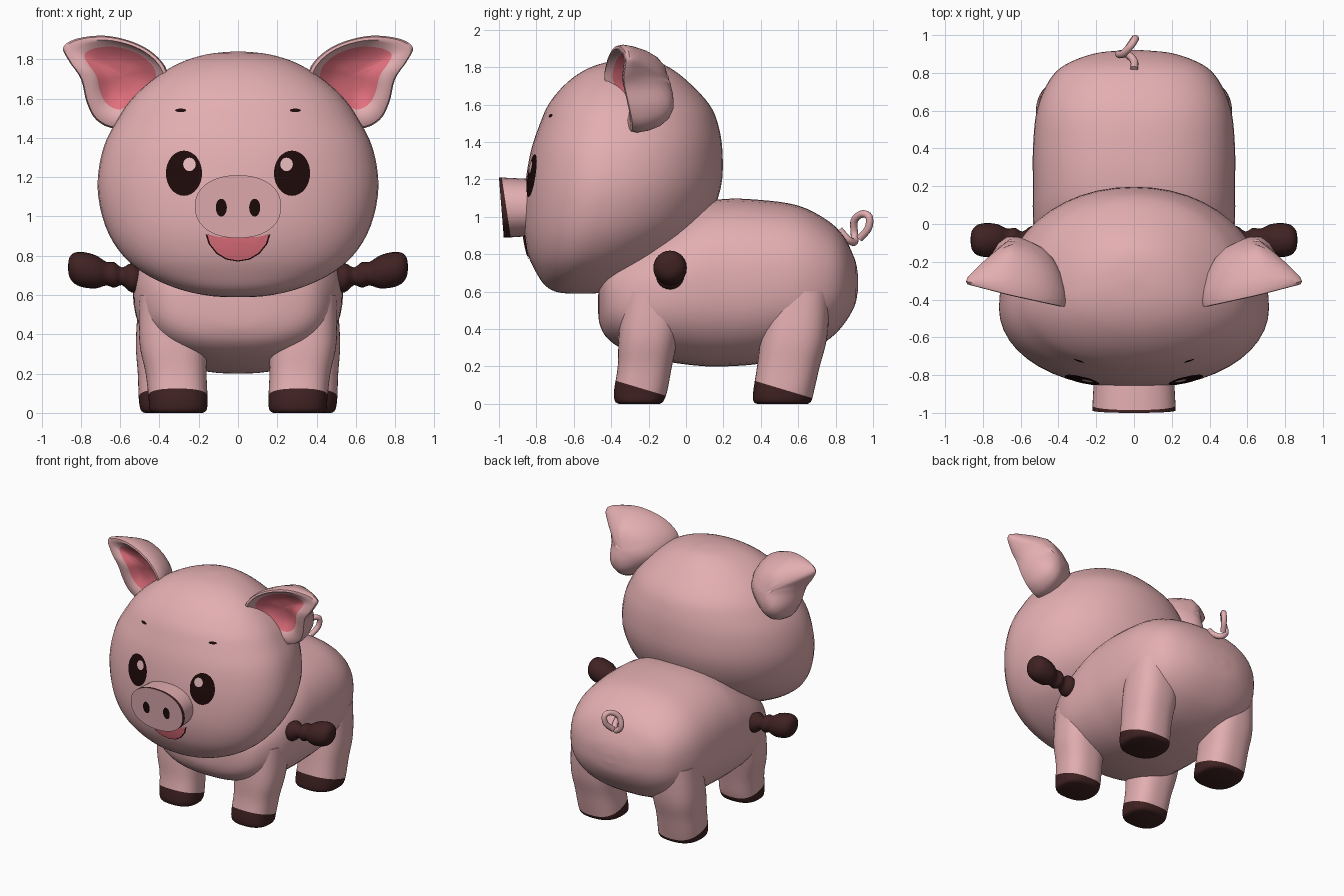
import bpy, bmesh, math
from mathutils import Vector
from mathutils.bvhtree import BVHTree

if "Cube" in bpy.data.objects:
    bpy.data.objects.remove(bpy.data.objects["Cube"])


def mat(name, col):
    m = bpy.data.materials.new(name)
    m.diffuse_color = (*col, 1)
    m.use_nodes = True
    m.node_tree.nodes["Principled BSDF"].inputs["Base Color"].default_value = m.diffuse_color
    return m


PINK = mat("skin pink", (0.77, 0.425, 0.44))
RED = mat("rose red", (0.77, 0.165, 0.21))
BROWN = mat("hoof brown", (0.052, 0.016, 0.016))
BLACK = mat("eye black", (0.013, 0.003, 0.003))
LIGHT = mat("eye shine", (0.84, 0.52, 0.53))


def make(name, bm, mats):
    bmesh.ops.recalc_face_normals(bm, faces=bm.faces)
    me = bpy.data.meshes.new(name)
    bm.to_mesh(me)
    bm.free()
    for m in mats:
        me.materials.append(m)
    ob = bpy.data.objects.new(name, me)
    bpy.context.collection.objects.link(ob)
    return ob


def smooth_rows(rows, steps, closed=False):
    """Catmull-Rom interpolation through tuples."""
    n, out = len(rows), []
    pick = (lambda i: rows[i % n]) if closed else (lambda i: rows[min(max(i, 0), n - 1)])
    for i in range(n if closed else n - 1):
        p = [pick(i + k) for k in (-1, 0, 1, 2)]
        for s in range(steps):
            t = s / steps
            out.append(tuple(0.5 * (2 * b + (c - a) * t + (2 * a - 5 * b + 4 * c - d) * t * t
                                    + (3 * b - a - 3 * c + d) * t ** 3) for a, b, c, d in zip(*p)))
    if not closed:
        out.append(rows[-1])
    return out


def bridge(bm, rings, mi=lambda i: 0):
    for i in range(len(rings) - 1):
        a, b = rings[i], rings[i + 1]
        for j in range(len(a)):
            k = (j + 1) % len(a)
            f = bm.faces.new((a[j], a[k], b[k], b[j]))
            f.material_index = mi(i)


def loft(rows, axis, mid=0.5, n=2.0, steps=4, seg=48, mirror=1):
    """Rows of (position on axis, centre x, half width, low, high)."""
    bm, rings = bmesh.new(), []
    for t, cx, w, lo, hi in smooth_rows(rows, steps):
        m, ring = lo + mid * (hi - lo), []
        for j in range(seg):
            a = 2 * math.pi * j / seg
            c, s = math.cos(a), math.sin(a)
            x = mirror * (cx + w * math.copysign(abs(c) ** (2 / n), c))
            o = m + (hi - m if s > 0 else m - lo) * math.copysign(abs(s) ** (2 / n), s)
            ring.append(bm.verts.new((x, o, t) if axis == "z" else (x, t, o)))
        rings.append(ring)
    bridge(bm, rings)
    bm.faces.new(rings[0])
    bm.faces.new(rings[-1])
    return bm


# Head
head_bm = loft([(0.59, 0, .02, -.58, -.54), (.595, 0, .14, -.68, -.45), (.63, 0, .30, -.75, -.36),
                (.70, 0, .46, -.80, -.23), (.80, 0, .585, -.845, -.06), (.95, 0, .675, -.87, .10),
                (1.15, 0, .715, -.862, .185), (1.35, 0, .685, -.83, .195), (1.5, 0, .61, -.78, .17),
                (1.6, 0, .54, -.735, .125), (1.7, 0, .43, -.655, .035), (1.78, 0, .30, -.55, -.06),
                (1.825, 0, .16, -.43, -.15), (1.84, 0, .02, -.30, -.26)], "z", mid=.4, n=2.1)
head_tree = BVHTree.FromBMesh(head_bm)
make("head", head_bm, [PINK])

# Body
make("body", loft([(-.47, 0, .05, .49, .57), (-.46, 0, .2, .42, .68), (-.42, 0, .36, .35, .76),
                   (-.33, 0, .45, .29, .84), (-.15, 0, .52, .235, .95), (.05, 0, .535, .205, 1.06),
                   (.2, 0, .535, .2, 1.095), (.4, 0, .535, .215, 1.09), (.6, 0, .515, .26, 1.06),
                   (.75, 0, .455, .335, .985), (.84, 0, .37, .42, .9), (.9, 0, .22, .52, .78),
                   (.918, 0, .08, .6, .7), (.92, 0, .02, .63, .66)], "y", n=2.4), [PINK])

# Snout: tilted front, dark band behind the front rim
bm = loft([(-.78, 0, .21, .90, 1.20), (-.985, 0, .22, .89, 1.21), (-1.0, 0, .22, .89, 1.21)],
          "y", n=2.2, steps=1)
for v in bm.verts:
    if v.co.y < -.95:
        v.co.y += (1.21 - v.co.z) * (.08 if v.co.y < -.99 else .15)
for f in bm.faces:
    if len(f.verts) == 4 and all(v.co.y < -.93 for v in f.verts):
        f.material_index = 1
snout_tree = BVHTree.FromBMesh(bm)
make("snout", bm, [PINK, BROWN])


def decal(name, tree, outline, m, off):
    """Thin plate draped over a surface seen from the front."""
    c = sum((Vector(p) for p in outline), Vector((0, 0))) / len(outline)
    bm, rings = bmesh.new(), []
    for k in range(1, 7):
        ring = []
        for p in outline:
            q = c + (Vector(p) - c) * k / 6
            hit = tree.ray_cast(Vector((q.x, -2, q.y)), Vector((0, 1, 0)))[0]
            ring.append(bm.verts.new((q.x, hit.y - off, q.y)))
        rings.append(ring)
    bridge(bm, rings)
    bm.faces.new(rings[0])
    ob = make(name, bm, [m])
    if sum(p.normal.y for p in ob.data.polygons) > 0:
        ob.data.flip_normals()


def oval(cx, cz, rx, rz, n=32):
    return [(cx + rx * math.cos(2 * math.pi * i / n), cz + rz * math.sin(2 * math.pi * i / n))
            for i in range(n)]


# Mouth
half = [(.165, .91), (.15, .86), (.11, .81), (.06, .78), (0, .77)]
smile = half + [(-x, z) for x, z in half[-2::-1]]
smile += [(-.11 + .055 * i, .895) for i in range(5)]
decal("mouth_edge", head_tree, smile, BLACK, .004)
decal("mouth", head_tree, [(x * .95, .895 + (z - .895) * .95) for x, z in smile], RED, .008)

for side, s in (("left", -1), ("right", 1)):
    # Face details
    decal(side + "_eye", head_tree, oval(s * .275, 1.22, .092, .115), BLACK, .005)
    decal(side + "_eye_shine", head_tree, oval(s * .247, 1.265, .032, .034), LIGHT, .009)
    decal(side + "_brow", head_tree, oval(s * .292, 1.54, .028, .009), BLACK, .004)
    decal(side + "_nostril", snout_tree, oval(s * .085, 1.045, .028, .045), BLACK, .004)

    # Ears: cupped shell with a red hollow, thinner towards the tip
    edge = smooth_rows([(.36, 1.74), (.43, 1.83), (.54, 1.89), (.68, 1.92), (.82, 1.905), (.89, 1.86),
                        (.86, 1.79), (.80, 1.70), (.77, 1.58), (.72, 1.49), (.62, 1.45),
                        (.48, 1.52), (.37, 1.63)], 4, closed=True)
    bm, rings = bmesh.new(), []
    for i, (k, dy) in enumerate((
            (.03, .275), (.25, .27), (.5, .25), (.7, .21), (.86, .15), (.96, .08), (1, .02),
            (.97, -.012), (.9, -.015), (.8, -.005), (.68, .02), (.5, .055), (.3, .075), (.03, .08))):
        sh = .015 if i > 8 else 0
        ring = []
        for x, z in edge:
            x, z = .6 + (x - .6) * k - sh, 1.7 + (z - 1.7) * k + sh
            thin = 1 - .55 * min(1, max(0, (x - .66) / .2)) * min(1, max(0, (z - 1.6) / .15))
            y = -.42 + .22 * (x - .4) + .3 * max(0, 1.75 - z) + dy * thin
            ring.append(bm.verts.new((s * x, y, z)))
        rings.append(ring)
    bridge(bm, rings, lambda i: 1 if i >= 10 else 0)
    bm.faces.new(rings[0])
    bm.faces.new(rings[-1]).material_index = 1
    make(side + "_ear", bm, [PINK, RED])

    # Legs with a slanted hoof line
    for part, rows, py in (
            ("front_leg", [(0, .305, .125, -.36, -.14), (.015, .305, .145, -.38, -.12),
                           (.07, .305, .15, -.385, -.10), (.2, .315, .155, -.365, -.075),
                           (.36, .33, .172, -.36, -.04), (.6, .335, .17, -.34, .02)], -.38),
            ("hind_leg", [(0, .335, .14, .38, .65), (.015, .335, .16, .36, .67),
                          (.07, .34, .165, .36, .685), (.2, .345, .165, .38, .715),
                          (.36, .345, .175, .40, .755), (.6, .335, .17, .43, .77)], .36)):
        bm = loft(rows, "z", n=2.5, mirror=s)
        no = Vector((0, .3, 1)).normalized()
        co = Vector((0, py, .125))
        bmesh.ops.bisect_plane(bm, geom=bm.verts[:] + bm.edges[:] + bm.faces[:],
                               plane_co=co, plane_no=no)
        for f in bm.faces:
            f.material_index = int((f.calc_center_median() - co).dot(no) < 0)
        make(side + "_" + part, bm, [PINK, BROWN])

    # Side knobs: turned profile pointing outwards
    bm, rings = bmesh.new(), []
    for x, r in smooth_rows([(.48, .05), (.54, .075), (.59, .045), (.63, .065), (.67, .06),
                             (.72, .083), (.78, .09), (.83, .08), (.858, .05), (.865, .01)], 3):
        rings.append([bm.verts.new((s * x, -.085 + r * math.cos(a), .685 + .17 * (x - .53) + r * math.sin(a)))
                      for a in (2 * math.pi * j / 24 for j in range(24))])
    bridge(bm, rings)
    bm.faces.new(rings[0])
    bm.faces.new(rings[-1])
    make(side + "_knob", bm, [BROWN])

# Curly tail
path = smooth_rows([(0, .82, .93), (0, .865, .88), (-.04, .90, .865), (-.08, .90, .91), (-.06, .90, .98),
                    (-.02, .94, 1.015), (.005, .978, 1.0), (0, .975, .94), (-.03, .93, .885)], 5)
cu = bpy.data.curves.new("tail", "CURVE")
cu.dimensions = "3D"
cu.bevel_depth = .02
cu.bevel_resolution = 3
cu.use_fill_caps = True
sp = cu.splines.new("POLY")
sp.points.add(len(path) - 1)
for p, q in zip(sp.points, path):
    p.co = (*q, 1)
cu.materials.append(PINK)
tail = bpy.data.objects.new("tail", cu)
bpy.context.collection.objects.link(tail)

# Smooth shading
for ob in bpy.context.collection.objects:
    ob.select_set(ob.type == "MESH")
    if ob.type == "MESH":
        bpy.context.view_layer.objects.active = ob
bpy.ops.object.shade_smooth_by_angle(angle=math.radians(45))
